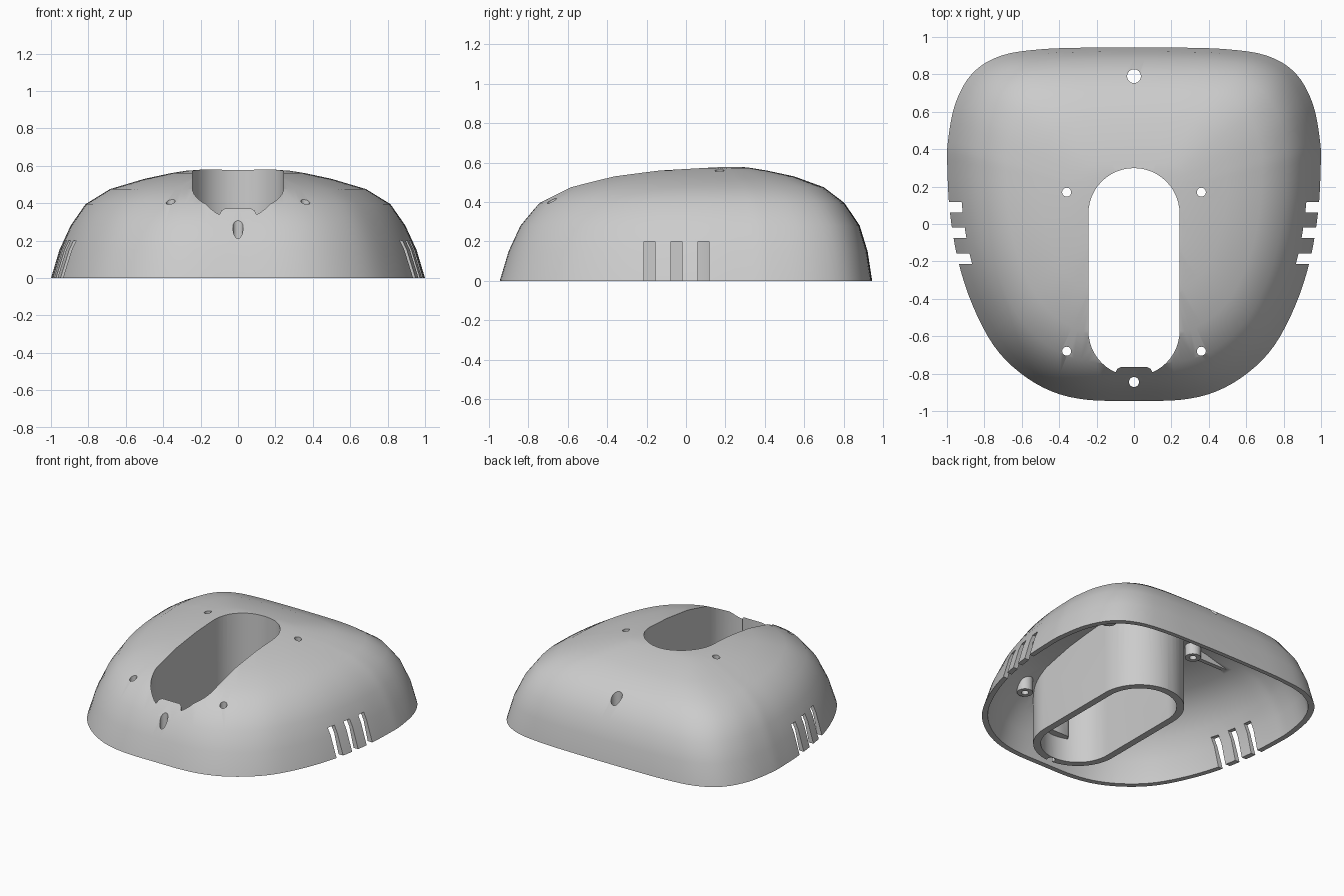
import bpy, bmesh, math
from mathutils import Vector

cube = bpy.data.objects.get("Cube")
if cube:
    bpy.data.objects.remove(cube, do_unlink=True)

grey = bpy.data.materials.new("plain grey plastic")
grey.use_nodes = True
grey.diffuse_color = (0.6, 0.6, 0.6, 1)
grey.node_tree.nodes["Principled BSDF"].inputs["Base Color"].default_value = (0.6, 0.6, 0.6, 1)


def loft(name, rings):
    """Closed solid through a stack of rings with equal point counts."""
    bm = bmesh.new()
    rows = [[bm.verts.new(p) for p in ring] for ring in rings]
    n = len(rows[0])
    for a, b in zip(rows, rows[1:]):
        for i in range(n):
            j = (i + 1) % n
            bm.faces.new((a[i], a[j], b[j], b[i]))
    bm.faces.new(rows[0][::-1])
    bm.faces.new(rows[-1])
    bmesh.ops.recalc_face_normals(bm, faces=bm.faces)
    mesh = bpy.data.meshes.new(name)
    bm.to_mesh(mesh)
    bm.free()
    obj = bpy.data.objects.new(name, mesh)
    bpy.context.collection.objects.link(obj)
    mesh.materials.append(grey)
    return obj


def prism(name, outline, z0, z1):
    return loft(name, [[(x, y, z) for x, y in outline] for z in (z0, z1)])


def box(name, x0, x1, y0, y1, z0, z1):
    return prism(name, [(x0, y0), (x1, y0), (x1, y1), (x0, y1)], z0, z1)


def stadium(r, y0, y1, steps=24):
    """Slot outline with round ends centred at y0 and y1."""
    pts = []
    for cy, start in ((y1, 0), (y0, math.pi)):
        for i in range(steps + 1):
            a = start + math.pi * i / steps
            pts.append((r * math.cos(a), cy + r * math.sin(a)))
    return pts


def rod(name, x, y, r, z0, z1, n=24):
    ring = [(x + r * math.cos(math.tau * i / n), y + r * math.sin(math.tau * i / n)) for i in range(n)]
    return prism(name, ring, z0, z1)


def combine(target, tool, operation="DIFFERENCE"):
    """Apply a boolean and discard the tool."""
    mod = target.modifiers.new("cut", "BOOLEAN")
    mod.operation, mod.solver, mod.object = operation, "EXACT", tool
    bpy.context.view_layer.update()
    graph = bpy.context.evaluated_depsgraph_get()
    mesh = bpy.data.meshes.new_from_object(target.evaluated_get(graph))
    target.modifiers.clear()
    target.data = mesh
    bpy.data.objects.remove(tool, do_unlink=True)


# Right half of the footprint, back to front
half = [(0, .945), (.25, .943), (.5, .934), (.71, .9), (.862, .808), (.955, .645),
        (.995, .44), (.998, .3), (.985, .07), (.942, -.19), (.865, -.43),
        (.75, -.65), (.61, -.795), (.44, -.895), (.25, -.94)]
ctrl = half + [(0, -.945)] + [(-x, y) for x, y in half[:0:-1]]


def smooth_loop(points, steps=4):
    """Closed Catmull-Rom curve."""
    p = [Vector(q) for q in points]
    n, out = len(p), []
    for i in range(n):
        a, b, c, d = p[i - 1], p[i], p[(i + 1) % n], p[(i + 2) % n]
        for k in range(steps):
            t = k / steps
            out.append(b + (c - a) * t / 2 + (2 * a - 5 * b + 4 * c - d) * t * t / 2
                       + (3 * b - a - 3 * c + d) * t ** 3 / 2)
    return out


footprint = smooth_loop(ctrl)
# Dome levels: height, half width, front y, back y
levels = [(0, 1, -.945, .945), (.15, .955, -.9, .922), (.28, .895, -.84, .882),
          (.395, .815, -.745, .805), (.475, .685, -.6, .7), (.53, .5, -.4, .55),
          (.56, .36, -.2, .41), (.573, .28, 0, .33), (.579, .2, .1, .28)]


def ring(z, w, front, back):
    mid, depth = (front + back) / 2, (back - front) / 2
    return [(p.x * w, mid + p.y * depth / .945, z) for p in footprint]


shell = loft("cover_shell", [ring(*lv) for lv in levels])

# Screw and cable holes, drilled while the body is still solid
screws = [(s * .36, y, z) for s in (-1, 1) for y, z in ((.17, .455), (-.68, .3))]
for x, y, r in [(x, y, .024) for x, y, z in screws] + [(0, .79, .037), (0, -.845, .027)]:
    combine(shell, rod("hole", x, y, r, -.3, 1.1))

# Hollow inside, leaving room for the central tube and the screw bosses
t = .025
inner = [(z - t * z / .58, w - t, f + t, b - t) for z, w, f, b in levels]
inner[0] = (-.05,) + inner[0][1:]
cavity = loft("cavity", [ring(*lv) for lv in inner])
ends = (-.57, .055)
combine(cavity, prism("tube_wall", stadium(.293, *ends), -.1, 1))
for x, y, z in screws:
    combine(cavity, rod("boss", x, y, .052, z, 1))
combine(cavity, rod("back_boss", 0, .79, .065, .28, 1))
for s in (-1, 1):
    x0, x1 = sorted((s * .36, s * .7))
    combine(cavity, box("rib", x0, x1, .155, .185, .46, 1))


def front_boss():
    """Rounded block around the front screw."""
    return prism("front_boss", [(-.1, -.96), (.1, -.96), (.1, -.795), (.09, -.775), (.07, -.765),
                                (-.07, -.765), (-.09, -.775), (-.1, -.795)], .17, 1.2)


combine(cavity, front_boss())
combine(shell, cavity)

# Long central opening, interrupted by the front boss
opening = prism("opening", stadium(.244, *ends), -.2, 1)
combine(opening, front_boss())
combine(shell, opening)

# Side vents
for s in (-1, 1):
    x0, x1 = sorted((s * .75, s * 1.1))
    for y in (-.185, -.048, .09):
        combine(shell, box("vent", x0, x1, y - .028, y + .028, -.1, .2))

bpy.ops.object.select_all(action="DESELECT")
shell.select_set(True)
bpy.context.view_layer.objects.active = shell
bpy.ops.object.shade_smooth_by_angle(angle=math.radians(30))
